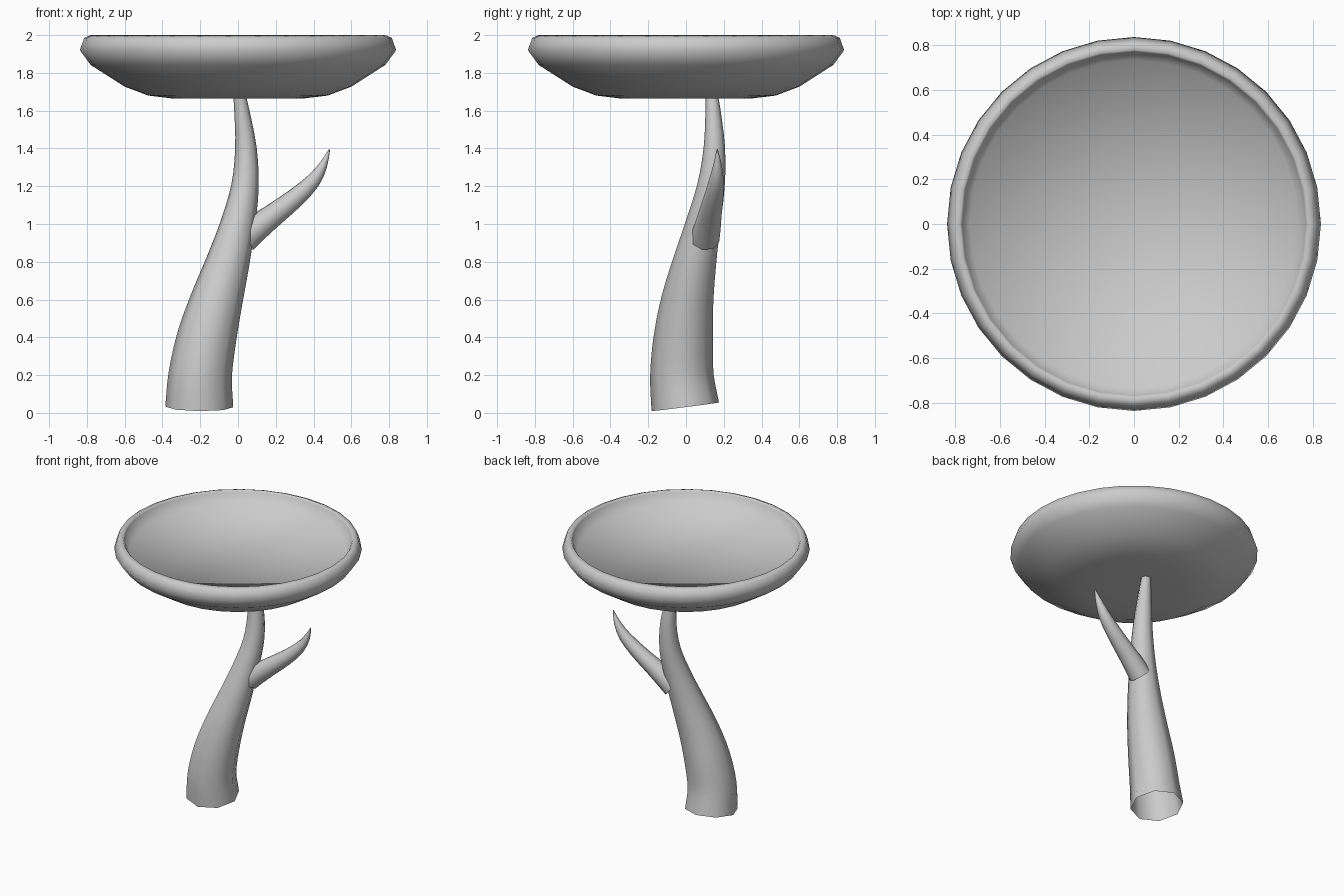
import bpy, bmesh, math
from mathutils import Vector

if "Cube" in bpy.data.objects:
    bpy.data.objects.remove(bpy.data.objects["Cube"])


def finish(bm, name, angle):
    bmesh.ops.recalc_face_normals(bm, faces=bm.faces[:])
    me = bpy.data.meshes.new(name)
    bm.to_mesh(me)
    bm.free()
    ob = bpy.data.objects.new(name, me)
    bpy.context.collection.objects.link(ob)
    bpy.ops.object.select_all(action='DESELECT')
    bpy.context.view_layer.objects.active = ob
    ob.select_set(True)
    bpy.ops.object.shade_smooth_by_angle(angle=math.radians(angle))
    return ob


def bridge(bm, a, b):
    n = len(a)
    for i in range(n):
        bm.faces.new((a[i], a[(i + 1) % n], b[(i + 1) % n], b[i]))


def lathe(name, profile, sides, angle):
    bm = bmesh.new()
    rings = []
    for r, z in profile:
        rings.append([bm.verts.new((r * math.cos(2 * math.pi * i / sides),
                                    r * math.sin(2 * math.pi * i / sides), z))
                      for i in range(sides)])
    for a, b in zip(rings, rings[1:]):
        bridge(bm, a, b)
    # close both poles of the profile
    for ring, z in ((rings[0], profile[0][1]), (rings[-1], profile[-1][1])):
        c = bm.verts.new((0, 0, z))
        for i in range(sides):
            bm.faces.new((ring[i], ring[(i + 1) % sides], c))
    return finish(bm, name, angle)


def spline(keys, steps):
    # Catmull-Rom through (x, y, z, radius) keys
    k = [Vector(p) for p in keys]
    k = [2 * k[0] - k[1]] + k + [2 * k[-1] - k[-2]]
    out = []
    for i in range(1, len(k) - 2):
        p0, p1, p2, p3 = k[i - 1:i + 3]
        for s in range(steps):
            t = s / steps
            out.append(0.5 * (2 * p1 + (p2 - p0) * t + (2 * p0 - 5 * p1 + 4 * p2 - p3) * t ** 2
                              + (3 * p1 - p0 - 3 * p2 + p3) * t ** 3))
    return out + [k[-2]]


def limb(name, keys, sides, steps):
    # tapered tube, open at the ends
    pts = spline(keys, steps)
    bm = bmesh.new()
    rings = []
    for i, p in enumerate(pts):
        a, b = pts[max(i - 1, 0)], pts[min(i + 1, len(pts) - 1)]
        t = (b - a).to_3d().normalized()
        v = t.cross(Vector((1, 0, 0))).normalized()
        u = v.cross(t)
        rings.append([bm.verts.new(p.to_3d() + p[3] * (u * math.cos(w) + v * math.sin(w)))
                      for w in (2 * math.pi * j / sides for j in range(sides))])
    for a, b in zip(rings, rings[1:]):
        bridge(bm, a, b)
    return finish(bm, name, 80)


# bowl: rounded outside, short inner wall down to a broad floor
lathe("bowl", [(0.17, 1.664), (0.35, 1.665), (0.475, 1.68), (0.60, 1.727), (0.78, 1.842),
               (0.837, 1.92), (0.815, 1.985), (0.78, 2.0), (0.77, 1.985), (0.735, 1.905)], 32, 85)

# leaning trunk
limb("trunk", [(-0.205, -0.004, 0.032, 0.18), (-0.20, -0.022, 0.20, 0.168),
               (-0.165, -0.014, 0.40, 0.157), (-0.112, 0.008, 0.60, 0.138),
               (-0.053, 0.046, 0.80, 0.115), (-0.001, 0.09, 1.0, 0.092),
               (0.037, 0.132, 1.2, 0.073), (0.042, 0.15, 1.4, 0.057),
               (0.02, 0.143, 1.6, 0.04), (0.006, 0.135, 1.69, 0.032)], 8, 3)

# side branch
limb("branch", [(0.03, 0.10, 0.92, 0.077), (0.10, 0.113, 0.98, 0.071),
                (0.19, 0.127, 1.05, 0.062), (0.30, 0.145, 1.135, 0.052),
                (0.395, 0.16, 1.225, 0.04), (0.45, 0.167, 1.31, 0.023),
                (0.485, 0.165, 1.395, 0.003)], 8, 2)
